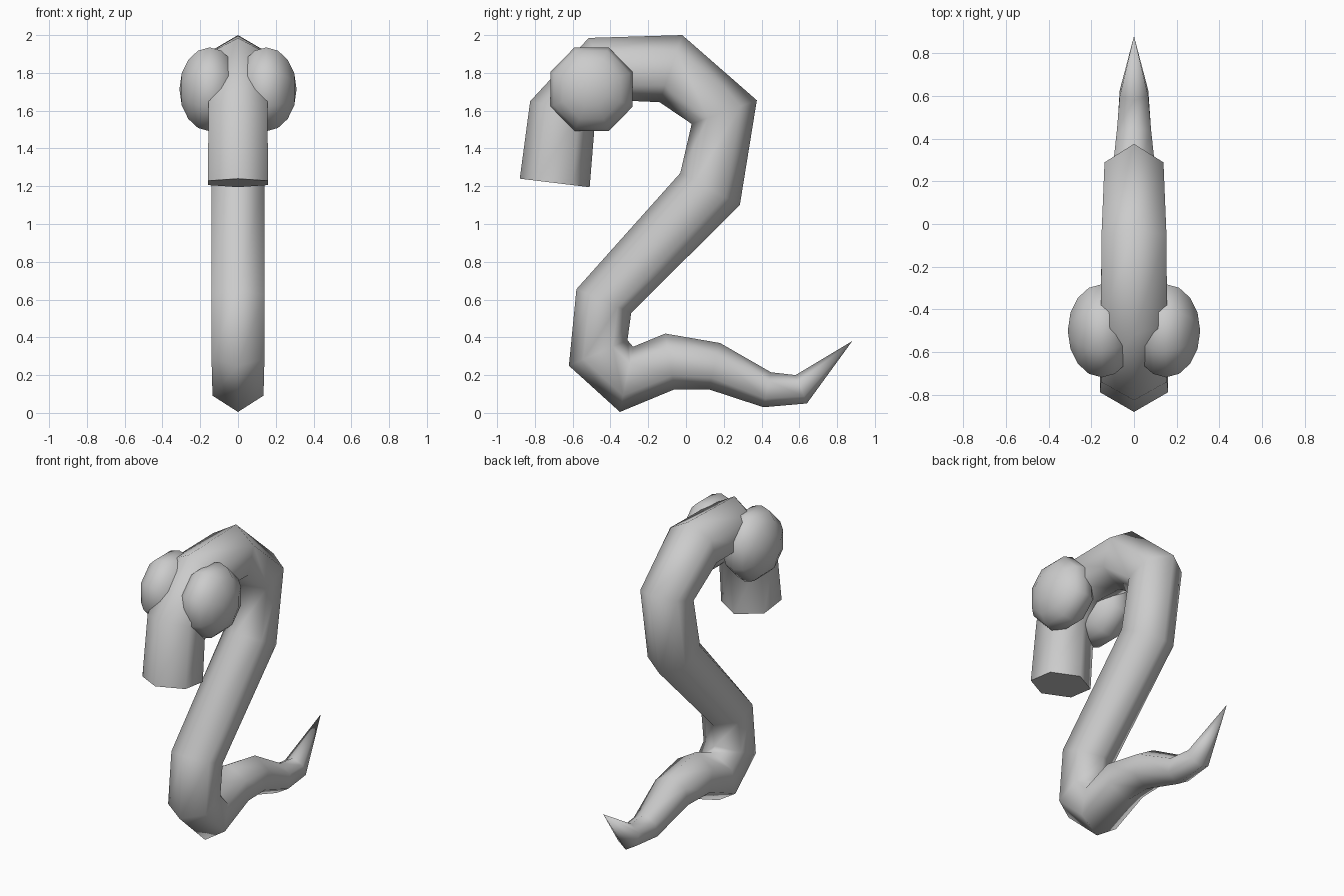
import bpy, bmesh, math
from mathutils import Matrix, Vector

cube = bpy.data.objects.get("Cube")
if cube:
    bpy.data.objects.remove(cube, do_unlink=True)

grey = bpy.data.materials.new("plain grey")
grey.use_nodes = True
colour = (0.6, 0.6, 0.6, 1)
grey.diffuse_color = colour
grey.node_tree.nodes["Principled BSDF"].inputs["Base Color"].default_value = colour


def add_object(name, bm):
    bmesh.ops.recalc_face_normals(bm, faces=bm.faces[:])
    mesh = bpy.data.meshes.new(name)
    bm.to_mesh(mesh)
    bm.free()
    mesh.materials.append(grey)
    obj = bpy.data.objects.new(name, mesh)
    bpy.context.collection.objects.link(obj)
    bpy.ops.object.select_all(action="DESELECT")
    obj.select_set(True)
    bpy.context.view_layer.objects.active = obj
    bpy.ops.object.shade_smooth_by_angle(angle=math.radians(80))
    return obj


# Body sections from muzzle to tail: outer (y, z), inner (y, z), half width
sections = [
    ((-0.88, 1.24), (-0.51, 1.195), 0.16),
    ((-0.825, 1.65), (-0.48, 1.565), 0.155),
    ((-0.515, 1.985), (-0.37, 1.655), 0.155),
    ((-0.02, 2.0), (-0.14, 1.645), 0.152),
    ((0.375, 1.655), (0.03, 1.53), 0.138),
    ((0.285, 1.10), (-0.03, 1.27), 0.14),
    ((-0.29, 0.53), (-0.58, 0.655), 0.14),
    ((-0.31, 0.385), (-0.62, 0.25), 0.14),
    ((-0.28, 0.35), (-0.35, 0.005), 0.135),
    ((-0.11, 0.42), (-0.06, 0.125), 0.13),
    ((0.18, 0.37), (0.12, 0.125), 0.11),
    ((0.45, 0.215), (0.41, 0.03), 0.08),
    ((0.58, 0.2), (0.64, 0.05), 0.067),
]

# Six-sided body tube with a flat muzzle and pointed tail
bm = bmesh.new()
rings = []
for outer, inner, half in sections:
    a, b = Vector((0, *outer)), Vector((0, *inner))
    ring = []
    for side, t in ((0, 0), (1, 0.25), (1, 0.75), (0, 1), (-1, 0.75), (-1, 0.25)):
        ring.append(bm.verts.new(a.lerp(b, t) + Vector((side * half, 0, 0))))
    rings.append(ring)
for r, s in zip(rings, rings[1:]):
    for i in range(6):
        j = (i + 1) % 6
        bm.faces.new((r[i], r[j], s[j], s[i]))
bm.faces.new(rings[0])
tip = bm.verts.new((0, 0.88, 0.38))
for i in range(6):
    bm.faces.new((rings[-1][i], rings[-1][(i + 1) % 6], tip))
add_object("body", bm)

# Eyes: eight-sided spheres with their poles pointing sideways
for name, side in (("left_eye", 1), ("right_eye", -1)):
    bm = bmesh.new()
    bmesh.ops.create_uvsphere(bm, u_segments=8, v_segments=8, radius=1)
    turn = Matrix.Rotation(math.pi / 2, 4, "Y") @ Matrix.Rotation(math.pi / 8, 4, "Z")
    bm.transform(Matrix.Translation((side * 0.15, -0.5, 1.713))
                 @ Matrix.Diagonal((0.16, 0.236, 0.24, 1)) @ turn)
    add_object(name, bm)
